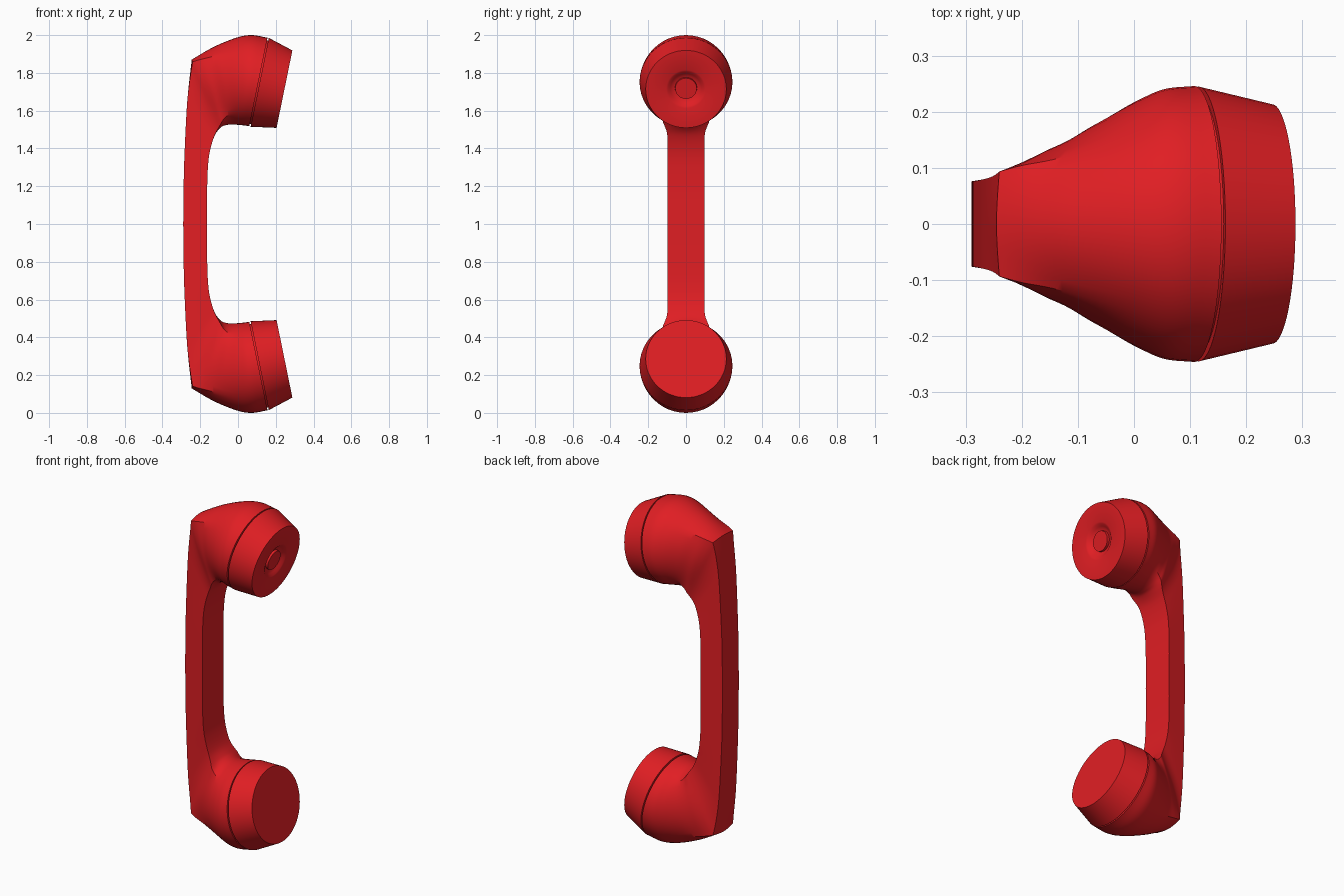
import bpy, bmesh
from math import sin, cos, pi
from mathutils import Vector

if "Cube" in bpy.data.objects:
    bpy.data.objects.remove(bpy.data.objects["Cube"])

red = bpy.data.materials.new("red_plastic")
red.diffuse_color = (0.75, 0.013, 0.017, 1)
red.use_nodes = True
red.node_tree.nodes["Principled BSDF"].inputs["Base Color"].default_value = red.diffuse_color


def loft(name, rings, close_start, close_end, angle=0.5):
    """Bridge equal rings of points into one object."""
    bm = bmesh.new()
    vs = [[bm.verts.new(p) for p in r] for r in rings]
    n = len(vs[0])
    for a, b in zip(vs, vs[1:]):
        for i in range(n):
            j = (i + 1) % n
            bm.faces.new((a[i], a[j], b[j], b[i]))
    if close_start:
        bm.faces.new(vs[0][::-1])
    if close_end:
        bm.faces.new(vs[-1])
    bmesh.ops.recalc_face_normals(bm, faces=bm.faces)
    me = bpy.data.meshes.new(name)
    bm.to_mesh(me)
    bm.free()
    me.materials.append(red)
    ob = bpy.data.objects.new(name, me)
    bpy.context.collection.objects.link(ob)
    bpy.ops.object.select_all(action='DESELECT')
    ob.select_set(True)
    bpy.context.view_layer.objects.active = ob
    bpy.ops.object.shade_smooth_by_angle(angle=angle)
    return ob


# Upper half of the grip and head, as sections fanning from handle to cup:
# outer x, outer z, inner x, inner z, outer/inner half width, round width, roundness
S = [
    (-.290, 1.00, -.163, 1.00, .076, .097, .10, 0),
    (-.287, 1.25, -.163, 1.20, .076, .097, .10, 0),
    (-.281, 1.42, -.157, 1.33, .077, .097, .10, 0),
    (-.272, 1.60, -.143, 1.41, .079, .097, .11, 0),
    (-.262, 1.72, -.120, 1.475, .081, .100, .14, .03),
    (-.245, 1.87, -.090, 1.512, .084, .112, .18, .22),
    (-.170, 1.915, -.065, 1.523, .10, .130, .168, .6),
    (-.100, 1.951, -.035, 1.527, .12, .150, .184, .87),
    (.000, 1.989, .000, 1.525, .15, .160, .217, 1),
    (.075, 2.000, .030, 1.522, .17, .170, .240, 1),
    (.156, 1.986, .060, 1.518, .17, .170, .246, 1),
]
CORNER, SIDE = 5, 12


def station(j, t):
    """Smooth blend between sections, keeping the crisp outer corner."""
    out = []
    for k in range(8):
        p1, p2 = S[j][k], S[j + 1][k]
        p0 = S[j - 1][k] if j > 0 else p1
        p3 = S[j + 2][k] if j + 2 < len(S) else 2 * p2 - p1
        if k < 2 and j == CORNER:
            p0 = 2 * p1 - p2
        if k < 2 and j + 1 == CORNER:
            p3 = 2 * p2 - p1
        out.append(.5 * (2 * p1 + (p2 - p0) * t + (2 * p0 - 5 * p1 + 4 * p2 - p3) * t * t
                         + (3 * p1 - p0 - 3 * p2 + p3) * t ** 3))
    return out


def section(s):
    """Trapezoid morphing to an ellipse."""
    o, i = Vector((s[0], 0, s[1] - 1)), Vector((s[2], 0, s[3] - 1))
    mid, half = (o + i) / 2, (o - i) / 2
    pts = []
    for q in range(4):
        for m in range(SIDE):
            a = pi / 4 + (q + m / SIDE) * pi / 2
            c, d = cos(a), sin(a)
            k = max(abs(c), abs(d))
            u, v = c / k, d / k
            v *= s[5] + (s[4] - s[5]) * (u + 1) / 2
            r = min(max(s[7], 0), 1)
            u, v = u + (c - u) * r, v + (d * s[6] - v) * r
            pts.append(mid + half * u + Vector((0, v, 0)))
    return pts


rings = [section(station(j, t / 6)) for j in range(len(S) - 1) for t in range(6)]
rings.append(section(S[-1]))
body = loft("handle_and_heads", rings, False, True)
body.location.z = 1
mir = body.modifiers.new("mirror", 'MIRROR')
mir.use_axis = (False, False, True)
mir.merge_threshold = 0.0005

# Caps: rings along a slightly sheared axis, (position, radius)
RIM = [(-.1, .23), (.05, .23), (.05, .245), (1, .2135)]
DISH = [(1, .105), (.97, .095), (.90, .082), (.84, .070), (.82, .058), (.92, .057), (.92, .02)]


def cap(name, profile, sign):
    base, tip = Vector((.108, 0, .752)), Vector((.246, 0, .714))
    up = Vector((.2, 0, .98)).normalized()
    rings = []
    for f, r in profile:
        c = base.lerp(tip, f)
        ring = []
        for i in range(64):
            a = 2 * pi * i / 64
            p = c + up * (r * .98 * cos(a)) + Vector((0, r * sin(a), 0))
            ring.append((p.x, p.y, 1 + sign * p.z))
        rings.append(ring)
    return loft(name, rings, True, True)


cap("earpiece_cap", RIM + DISH, 1)
cap("mouthpiece_cap", RIM, -1)
